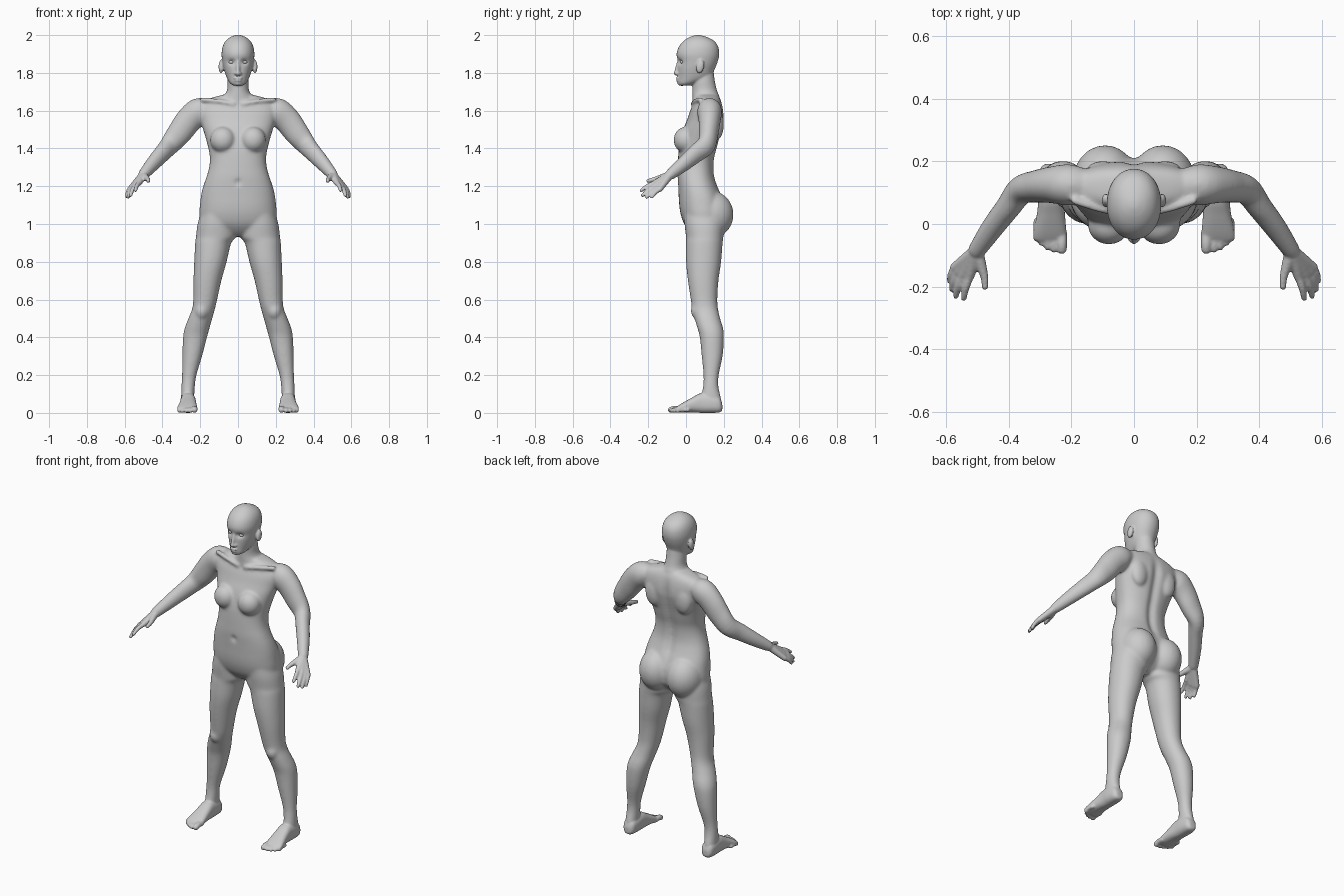
import bpy, bmesh
from math import sin, cos, pi, exp, copysign
from mathutils import Vector, Matrix

bm = bmesh.new()
X, Y, Z = Vector((1, 0, 0)), Vector((0, 1, 0)), Vector((0, 0, 1))


def spline(rows, k=4):
    """Catmull-Rom interpolation of rows of numbers."""
    out = []
    for i in range(len(rows) - 1):
        p0, p1, p2 = rows[max(i - 1, 0)], rows[i], rows[i + 1]
        p3 = rows[min(i + 2, len(rows) - 1)]
        for j in range(k):
            t = j / k
            out.append([b + .5 * t * (c - a + t * (2*a - 5*b + 4*c - d + t * (3*(b - c) + d - a)))
                        for a, b, c, d in zip(p0, p1, p2, p3)])
    return out + [list(rows[-1])]


def section(c, u, v, a, b, n=2.0, count=36):
    power = lambda t: copysign(abs(t) ** (2 / n), t)
    return [c + u * a * power(cos(2*pi*i/count)) + v * b * power(sin(2*pi*i/count)) for i in range(count)]


def loft(rings):
    vs = [[bm.verts.new(p) for p in r] for r in rings]
    n = len(vs[0])
    for a, b in zip(vs, vs[1:]):
        for i in range(n):
            bm.faces.new((a[i], a[(i + 1) % n], b[(i + 1) % n], b[i]))
    bm.faces.new(vs[0][::-1])
    bm.faces.new(vs[-1])


def stack(rows, n=2.0):
    """Horizontal sections: z, left x, right x, front y, back y."""
    loft([section(Vector(((x0 + x1) / 2, (f + b) / 2, z)), X, Y, (x1 - x0) / 2, (b - f) / 2, n)
          for z, x0, x1, f, b in spline(rows)])


def ball(c, r, rot=0):
    m = Matrix.Translation(c) @ Matrix.Rotation(rot, 4, 'X') @ Matrix.Diagonal((*r, 1))
    bmesh.ops.create_uvsphere(bm, u_segments=24, v_segments=16, radius=1, matrix=m)


def limb(rows):
    """Sections along a path: x, y, z, upright radius, sideways radius."""
    pts = spline(rows)
    rings = []
    for i, p in enumerate(pts):
        t = (Vector(pts[min(i + 1, len(pts) - 1)][:3]) - Vector(pts[max(i - 1, 0)][:3])).normalized()
        side = t.cross(Z).normalized()
        rings.append(section(Vector(p[:3]), side.cross(t), side, p[3], p[4], count=24))
    loft(rings)


def digit(*pts):
    """Rounded tube: x, y, z, radius."""
    limb([(*p, p[3]) for p in pts])
    for p in (pts[0], pts[-1]):
        ball(p[:3], (p[3],) * 3)


# --- Right half: leg
stack([(1.08, .02, .19, -.01, .19), (1.0, .014, .214, -.008, .2), (.93, .012, .223, .0, .198),
       (.9, .036, .227, .0, .194), (.8, .06, .232, .0, .186), (.7, .088, .236, .01, .172),
       (.6, .11, .237, .025, .166), (.55, .122, .243, .033, .17), (.5, .136, .263, .045, .181),
       (.45, .15, .282, .06, .196), (.4, .164, .291, .073, .201), (.3, .19, .295, .083, .194),
       (.2, .22, .296, .093, .173), (.14, .229, .299, .091, .171), (.08, .232, .301, .08, .184),
       (.04, .23, .3, .08, .187)], 2.1)
ball((.192, .07, .54), (.04, .045, .05))
# Foot and toes
loft([section(Vector((x, y, (z0 + z1) / 2)), X, Z, w, (z1 - z0) / 2, 2.5) for y, x, w, z0, z1 in spline(
    [(.192, .265, .018, .012, .05), (.175, .265, .035, .002, .085), (.13, .265, .041, .0, .1),
     (.08, .264, .041, .0, .105), (.03, .265, .045, .003, .08), (-.02, .268, .052, .002, .052),
     (-.045, .269, .053, .002, .036), (-.055, .268, .047, .006, .028)])])
for x, y, r in ((.23, -.08, .016), (.255, -.08, .012), (.275, -.073, .0115), (.294, -.06, .011), (.31, -.045, .011)):
    digit((x, y + .055, r + .005, r), (x, y + .02, r + .006, r), (x, y, r, r))

# Arm
limb([(.15, .125, 1.61, .05, .05), (.205, .125, 1.597, .072, .066), (.26, .125, 1.55, .071, .059),
      (.31, .12, 1.482, .066, .052), (.36, .108, 1.42, .056, .046), (.4, .055, 1.375, .049, .04),
      (.45, -.01, 1.32, .04, .036), (.495, -.075, 1.268, .03, .029), (.505, -.09, 1.255, .025, .026)])
# Palm and fingers
wrist = (.502, -.085, 1.26, .022)
for knuckle, tip in (((.523, -.165, 1.217), (.543, -.237, 1.178)), ((.545, -.163, 1.201), (.568, -.23, 1.152)),
                     ((.56, -.152, 1.19), (.581, -.208, 1.142)), ((.572, -.138, 1.185), (.588, -.18, 1.144))):
    mid = (Vector(knuckle) + Vector(tip)) / 2 + Vector((.003, -.002, .004))
    digit(wrist, (*knuckle, .015))
    digit((*knuckle, .0135), (*mid, .0115), (*tip, .0095))
digit((.502, -.085, 1.258, .022), (.485, -.14, 1.243, .016), (.477, -.17, 1.236, .0125), (.475, -.2, 1.228, .0105))

# Breast, buttock, shoulder blade, collar bone, ear, nostril
ball((.08, -.002, 1.445), (.068, .064, .07))
ball((.092, .135, 1.05), (.104, .117, .125))
ball((.1, .165, 1.53), (.055, .036, .085))
digit((.025, .035, 1.635, .012), (.1, .045, 1.65, .012), (.19, .075, 1.658, .014))
ball((.09, .075, 1.833), (.013, .021, .036), -.2)
ball((.012, -.045, 1.796), (.009, .012, .008))

# Copy the right half to the left
copy = bmesh.ops.duplicate(bm, geom=bm.verts[:] + bm.edges[:] + bm.faces[:])['geom']
bmesh.ops.scale(bm, vec=(-1, 1, 1), verts=[g for g in copy if isinstance(g, bmesh.types.BMVert)])
bmesh.ops.reverse_faces(bm, faces=[g for g in copy if isinstance(g, bmesh.types.BMFace)])

# --- Torso: z, half width, front, back
stack([(z, -w, w, f, b) for z, w, f, b in (
    (1.685, .075, .05, .168), (1.665, .15, .05, .18), (1.64, .195, .04, .19), (1.6, .21, .022, .198),
    (1.55, .2, .005, .2), (1.5, .185, -.015, .19), (1.45, .17, -.028, .177), (1.4, .157, -.038, .165),
    (1.35, .149, -.042, .152), (1.3, .153, -.044, .148), (1.25, .167, -.045, .152), (1.2, .184, -.042, .168),
    (1.15, .196, -.039, .19), (1.1, .202, -.036, .205), (1.05, .205, -.028, .21), (1.0, .195, -.01, .2),
    (.96, .12, .02, .165), (.935, .06, .05, .13))], 2.3)
# Neck
stack([(1.82, -.05, .05, .04, .145), (1.76, -.055, .055, .034, .152), (1.71, -.058, .058, .034, .163),
       (1.68, -.075, .075, .034, .175), (1.64, -.12, .12, .035, .185)])
# Head
stack([(z, -w, w, f, b) for z, w, f, b in (
    (1.732, .022, -.032, .015), (1.745, .042, -.042, .06), (1.775, .06, -.043, .13), (1.82, .075, -.043, .152),
    (1.86, .083, -.043, .168), (1.9, .087, -.05, .176), (1.94, .081, -.037, .17), (1.97, .065, -.012, .148),
    (1.99, .04, .02, .11), (2.0, .012, .05, .075))], 2.1)
# Nose, lips, chin
digit((0, -.04, 1.858, .008), (0, -.048, 1.825, .009), (0, -.054, 1.797, .0115))
ball((0, -.042, 1.772), (.023, .012, .0065))
ball((0, -.041, 1.76), (.02, .012, .0065))
ball((0, -.026, 1.745), (.022, .02, .014))

# --- Fuse all parts into one skin
bmesh.ops.recalc_face_normals(bm, faces=bm.faces[:])
raw = bpy.data.meshes.new("raw_body")
bm.to_mesh(raw)
bm.free()
body = bpy.data.objects.new("body", raw)
bpy.context.collection.objects.link(body)
remesh = body.modifiers.new("fuse", 'REMESH')
remesh.mode, remesh.voxel_size = 'VOXEL', .0055
skin = bpy.data.meshes.new_from_object(body.evaluated_get(bpy.context.evaluated_depsgraph_get()))
body.modifiers.clear()
body.data = skin
bpy.data.meshes.remove(raw)

# Press in eye sockets, navel and spine; weight the soft areas
soft = body.vertex_groups.new(name="soft")
dents = ((.034, 1.858, .017, .013, .014), (0, 1.22, .01, .012, .02))
for v in skin.vertices:
    x, y, z = abs(v.co.x), v.co.y, v.co.z
    if y < .02:
        v.co.y += sum(d * exp(-((x - dx) / sx) ** 2 - ((z - dz) / sz) ** 2) for dx, dz, sx, sz, d in dents)
    elif y > .1 and 1.1 < z < 1.66:
        v.co.y -= .016 * exp(-(x / .022) ** 2) * min(1, (z - 1.1) / .1, (1.66 - z) / .1)
    w = min(1, (z - .15) / .15, (1.73 - z) / .08, (.45 - x) / .1)
    if w > 0:
        soft.add([v.index], w, 'REPLACE')
    v.co.z = max(v.co.z, 0)

# Smooth the big forms strongly and the details lightly
for name, group, steps in (("soften", "soft", 28), ("polish", "", 3)):
    s = body.modifiers.new(name, 'SMOOTH')
    s.factor, s.iterations, s.vertex_group = .5, steps, group
skin.shade_smooth()

# --- Eyes
for name, x in (("right_eye", .034), ("left_eye", -.034)):
    bpy.ops.mesh.primitive_uv_sphere_add(segments=24, ring_count=16, radius=.0135, location=(x, -.016, 1.857))
    bpy.context.object.name = name
    bpy.context.object.scale = (1.15, 1, .75)
    bpy.ops.object.shade_smooth()
